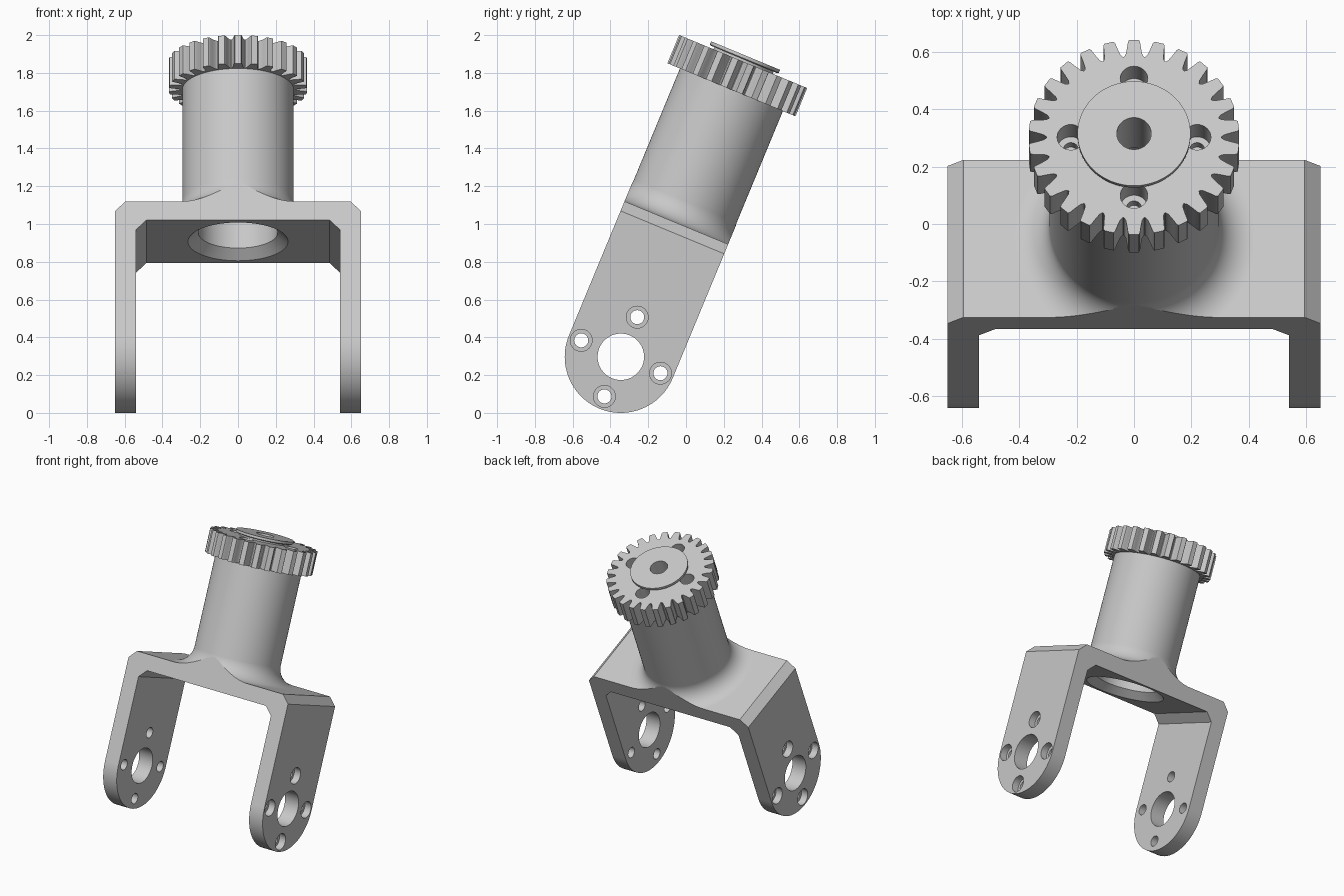
import bpy, bmesh
from math import sin, cos, pi, radians
from mathutils import Matrix, Vector

cube = bpy.data.objects.get("Cube")
if cube:
    bpy.data.objects.remove(cube, do_unlink=True)

steel = bpy.data.materials.new("light_grey_metal")
steel.use_nodes = True
grey = (0.58, 0.58, 0.58, 1)
steel.diffuse_color = grey
steel.node_tree.nodes["Principled BSDF"].inputs["Base Color"].default_value = grey

HALF = 0.297         # half width of the fork, also the arm end radius
TOP = 0.768          # top of the bridge plate above the pivot
GEAR_LOW, GEAR_TOP = 1.53, 1.692
# The part is built upright around the pivot, then leaned backwards
LEAN = Matrix.Translation((0, -0.345, 0.297)) @ Matrix.Rotation(radians(-22.5), 4, 'X')


def finish(name, bm):
    bmesh.ops.recalc_face_normals(bm, faces=bm.faces)
    mesh = bpy.data.meshes.new(name)
    bm.to_mesh(mesh)
    bm.free()
    mesh.materials.append(steel)
    obj = bpy.data.objects.new(name, mesh)
    bpy.context.collection.objects.link(obj)
    return obj


def prism(name, points, depth):
    """Extrude a closed 3D outline along a vector."""
    bm = bmesh.new()
    face = bm.faces.new([bm.verts.new(p) for p in points])
    ext = bmesh.ops.extrude_face_region(bm, geom=[face])["geom"]
    bmesh.ops.translate(bm, vec=depth, verts=[g for g in ext if isinstance(g, bmesh.types.BMVert)])
    return finish(name, bm)


def lathe(name, profile, steps=96, matrix=Matrix()):
    """Revolve a (radius, height) profile around z."""
    bm = bmesh.new()
    vs = [bm.verts.new((r, 0, h)) for r, h in profile]
    es = [bm.edges.new(pair) for pair in zip(vs, vs[1:])]
    bmesh.ops.spin(bm, geom=vs + es, cent=(0, 0, 0), axis=(0, 0, 1), angle=2 * pi, steps=steps)
    bmesh.ops.remove_doubles(bm, verts=bm.verts, dist=1e-5)
    bm.transform(matrix)
    return finish(name, bm)


def boolean(obj, tool, operation, keep=False):
    mod = obj.modifiers.new("boolean", 'BOOLEAN')
    mod.object, mod.operation, mod.solver = tool, operation, 'EXACT'
    bpy.context.view_layer.objects.active = obj
    bpy.ops.object.modifier_apply(modifier=mod.name)
    if not keep:
        bpy.data.objects.remove(tool, do_unlink=True)


# Fork: U-shaped section with chamfered corners, inside and out
half_u = [(0.65, -0.4), (0.65, TOP - 0.055), (0.595, TOP)]
inner = [(0.485, 0.66), (0.54, 0.605), (0.54, -0.4)]
section = half_u + [(-x, z) for x, z in reversed(half_u)]
section += [(-x, z) for x, z in reversed(inner)] + inner
fork = prism("fork_bracket", [(x, -0.4, z) for x, z in section], (0, 0.8, 0))

# Neck with a filleted foot
R, FILLET = 0.295, 0.125
neck_profile = [(0, 0.72), (R + FILLET, 0.72)]
for i in range(17):
    a = pi / 2 * i / 16
    neck_profile.append((R + FILLET - FILLET * sin(a), TOP + FILLET - FILLET * cos(a)))
neck_profile += [(R, GEAR_LOW + 0.01), (0, GEAR_LOW + 0.01)]
boolean(fork, lathe("neck", neck_profile, 128), 'UNION')

# Trim fork and foot to the round-ended side outline
outline = [(HALF * cos(a), HALF * sin(a)) for a in (pi + pi * i / 48 for i in range(49))]
outline += [(HALF, 1.8), (-HALF, 1.8)]
boolean(fork, prism("side_outline", [(-0.9, y, z) for y, z in outline], (1.8, 0, 0)), 'INTERSECT')

# Pivot hole and counterbored bolt holes through both arms
turn = Matrix.Rotation(pi / 2, 4, 'Y')
boolean(fork, lathe("pivot_cutter", [(0, -1), (0.123, -1), (0.123, 1), (0, 1)], 64, turn), 'DIFFERENCE')
arm_bolt = [(0, 0.45), (0.037, 0.45), (0.037, 0.6), (0.058, 0.6), (0.058, 0.75), (0, 0.75)]
for side in (1, -1):
    for i in range(4):
        a = i * pi / 2
        place = Matrix.Translation((0, 0.227 * cos(a), 0.227 * sin(a)))
        place = place @ Matrix.Rotation(side * pi / 2, 4, 'Y')
        boolean(fork, lathe("arm_bolt_cutter", arm_bolt, 32, place), 'DIFFERENCE')

# Gear: trapezoid teeth with eased tips and roots
TEETH = 26
tooth = [(-0.035, 0.303), (-0.029, 0.312), (-0.024, 0.338), (-0.021, 0.36), (-0.017, 0.367)]
tooth += [(-x, r) for x, r in reversed(tooth)]
rim = []
for i in range(TEETH):
    a = 2 * pi * i / TEETH
    rim += [(x * cos(a) + r * sin(a), r * cos(a) - x * sin(a), GEAR_LOW) for x, r in tooth]
gear = prism("gear", rim, (0, 0, GEAR_TOP - GEAR_LOW))
gear_bolt = [(0, 1.5), (0.026, 1.5), (0.026, 1.58), (0.048, 1.58), (0.048, 1.75), (0, 1.75)]
for i in range(4):
    a = i * pi / 2
    place = Matrix.Translation((0.22 * cos(a), 0.22 * sin(a), 0))
    boolean(gear, lathe("gear_bolt_cutter", gear_bolt, 32, place), 'DIFFERENCE')

# Retaining disc on a narrower stem, overlapping the bolt holes
disc = lathe("retaining_disc", [(0, 1.68), (0.17, 1.68), (0.17, 1.704), (0.192, 1.704),
                                (0.197, 1.709), (0.197, 1.726), (0, 1.726)])

# Stepped bore with a countersunk mouth, through all three parts
bore = lathe("bore_cutter", [(0, 0.6), (0.331, 0.6), (0.21, 0.71), (0.21, 1.45),
                             (0.06, 1.45), (0.06, 1.9), (0, 1.9)])
for part in (fork, gear, disc):
    boolean(part, bore, 'DIFFERENCE', keep=True)
bpy.data.objects.remove(bore, do_unlink=True)

# Lean the parts and shade them
for part in (fork, gear, disc):
    part.data.transform(LEAN)
    bpy.ops.object.select_all(action='DESELECT')
    part.select_set(True)
    bpy.context.view_layer.objects.active = part
    bpy.ops.object.shade_smooth_by_angle(angle=radians(25))
    weighted = part.modifiers.new("weighted_normals", 'WEIGHTED_NORMAL')
    weighted.keep_sharp = True
